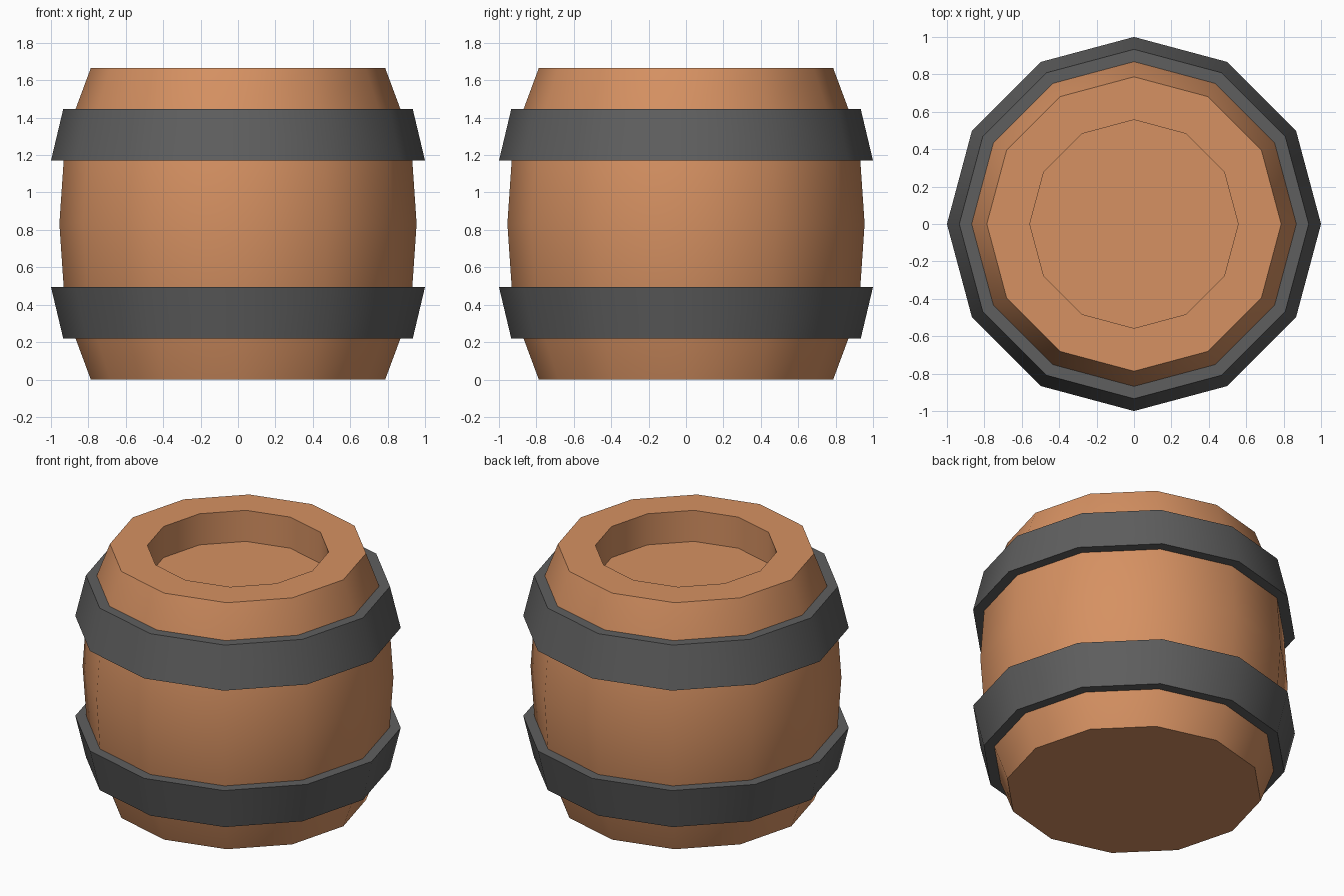
import bpy, bmesh, math

if "Cube" in bpy.data.objects:
    bpy.data.objects.remove(bpy.data.objects["Cube"])

SIDES = 12

def material(name, rgb):
    m = bpy.data.materials.new(name)
    m.diffuse_color = (*rgb, 1)
    m.use_nodes = True
    m.node_tree.nodes["Principled BSDF"].inputs["Base Color"].default_value = m.diffuse_color
    return m

def lathe(name, profile, mat, closed=False):
    """Revolve (radius, z) points; closed joins last ring to first, else caps both ends."""
    bm = bmesh.new()
    rings = [[bm.verts.new((r * math.cos(2 * math.pi * i / SIDES),
                            r * math.sin(2 * math.pi * i / SIDES), z))
              for i in range(SIDES)] for r, z in profile]
    pairs = list(zip(rings, rings[1:]))
    if closed:
        pairs.append((rings[-1], rings[0]))
    else:
        bm.faces.new(rings[0][::-1])
        bm.faces.new(rings[-1])
    for a, b in pairs:
        for i in range(SIDES):
            j = (i + 1) % SIDES
            bm.faces.new((a[i], a[j], b[j], b[i]))
    bmesh.ops.recalc_face_normals(bm, faces=bm.faces)
    me = bpy.data.meshes.new(name)
    bm.to_mesh(me)
    bm.free()
    ob = bpy.data.objects.new(name, me)
    me.materials.append(mat)
    bpy.context.collection.objects.link(ob)
    bpy.ops.object.select_all(action='DESELECT')
    ob.select_set(True)
    bpy.context.view_layer.objects.active = ob
    bpy.ops.object.shade_smooth_by_angle(angle=math.radians(40))
    return ob

wood = material("warm wood", (0.67, 0.283, 0.122))
iron = material("dark iron", (0.114, 0.114, 0.114))

H = 1.665

# Bulging barrel with a recessed lid
lathe("barrel_body", [(0.787, 0), (0.868, 0.218), (0.932, 0.495), (0.955, H / 2),
                      (0.932, H - 0.495), (0.868, H - 0.218), (0.787, H),
                      (0.557, H), (0.557, H - 0.21)], wood)

# Two hoops, mirrored about mid height
hoop = [(0.866, 0.218), (0.934, 0.218), (1.0, 0.495), (0.93, 0.495)]
lathe("lower_hoop", hoop, iron, True)
lathe("upper_hoop", [(r, H - z) for r, z in hoop], iron, True)
